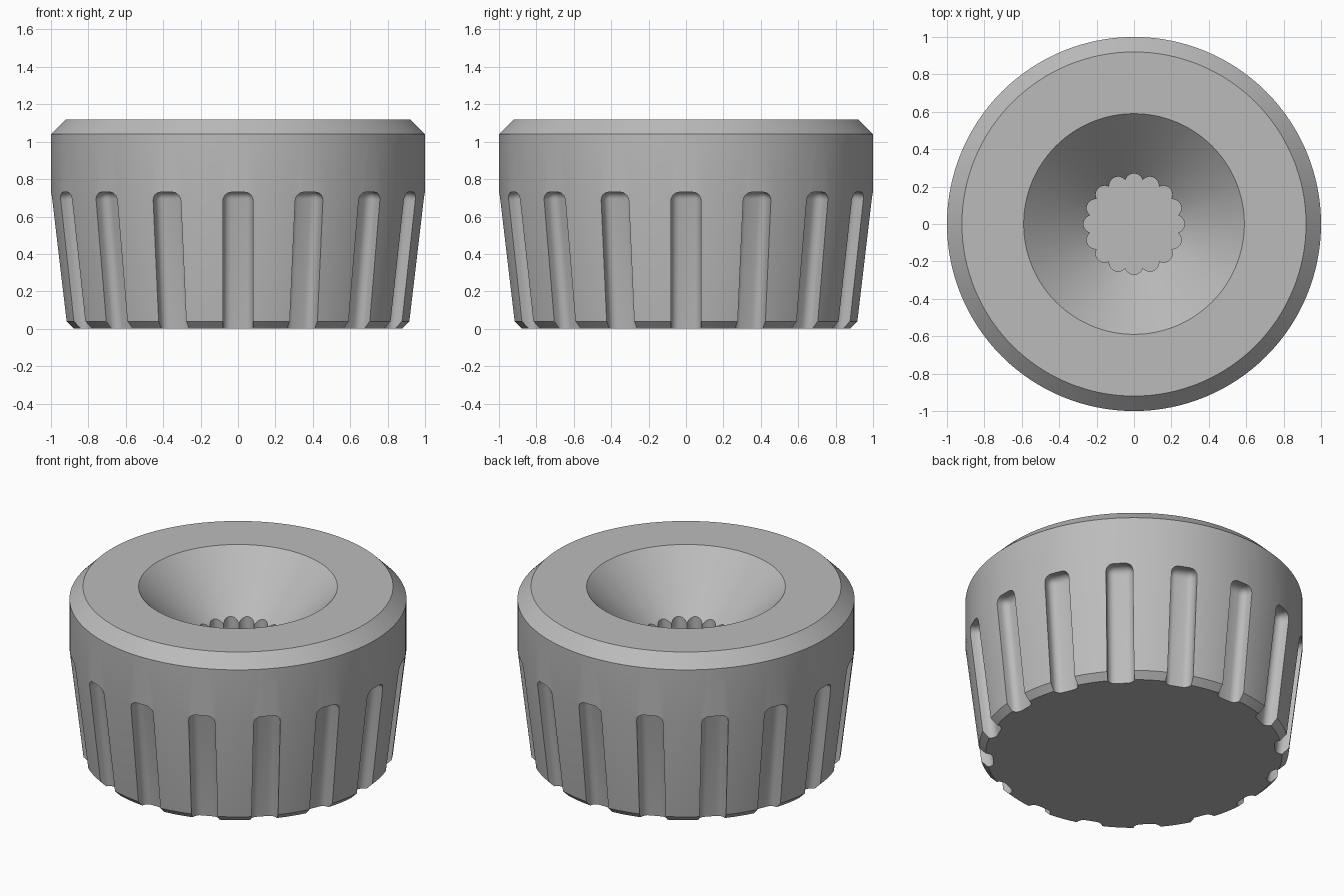
import bpy
import bmesh
from math import sin, cos, pi, atan2
from mathutils import Matrix, Vector

cube = bpy.data.objects.get("Cube")
if cube:
    bpy.data.objects.remove(cube, do_unlink=True)

COUNT = 16        # flutes outside and splines inside
SEGMENTS = 128

# Single grey plastic
grey = bpy.data.materials.new("grey plastic")
grey.use_nodes = True
colour = (0.5, 0.5, 0.5, 1)
grey.diffuse_color = colour
grey.node_tree.nodes["Principled BSDF"].inputs["Base Color"].default_value = colour


def add_object(name, bm):
    bmesh.ops.recalc_face_normals(bm, faces=bm.faces[:])
    mesh = bpy.data.meshes.new(name)
    bm.to_mesh(mesh)
    bm.free()
    mesh.materials.append(grey)
    obj = bpy.data.objects.new(name, mesh)
    bpy.context.collection.objects.link(obj)
    return obj


def lathe(name, profile):
    """Turn a (radius, height) profile into a closed solid with flat end caps."""
    bm = bmesh.new()
    rings = [[bm.verts.new((r * cos(2 * pi * i / SEGMENTS), r * sin(2 * pi * i / SEGMENTS), z))
              for i in range(SEGMENTS)] for r, z in profile]
    for low, high in zip(rings, rings[1:]):
        for i in range(SEGMENTS):
            j = (i + 1) % SEGMENTS
            bm.faces.new((low[i], low[j], high[j], high[i]))
    bm.faces.new(rings[0])
    bm.faces.new(rings[-1])
    return add_object(name, bm)


def flute_cutter():
    """Ring of rounded bars leaning with the tapered wall."""
    bm = bmesh.new()
    lean = Matrix.Rotation(atan2(0.08, 0.68), 4, "X")
    for k in range(COUNT):
        verts = bmesh.ops.create_cube(bm, size=1)["verts"]
        bmesh.ops.scale(bm, vec=(0.16, 0.175, 0.9), verts=verts)
        bmesh.ops.translate(bm, vec=(0, -0.0125, -0.45), verts=verts)
        edges = list({e for v in verts for e in v.link_edges})
        made = bmesh.ops.bevel(bm, geom=edges, offset=0.045, segments=5,
                               profile=0.5, affect="EDGES")
        verts = list({v for f in made["faces"] for v in f.verts})
        place = Matrix.Rotation(2 * pi * k / COUNT, 4, "Z") @ Matrix.Translation((0, -1, 0.73)) @ lean
        bmesh.ops.transform(bm, matrix=place, verts=verts)
    return add_object("flute_cutter", bm)


def spline_cutter():
    """Scalloped shaft hole: one prism with round lobes and pointed valleys."""
    bm = bmesh.new()
    centre, radius, steps = 0.222, 0.048, 10
    # angle on the lobe where it meets the line halfway to its neighbour
    half = pi / COUNT
    reach = centre * cos(half) + (radius ** 2 - (centre * sin(half)) ** 2) ** 0.5
    limit = atan2(reach * sin(half), reach * cos(half) - centre)
    outline = []
    for k in range(COUNT):
        turn = Matrix.Rotation(2 * pi * k / COUNT, 3, "Z")
        for s in range(steps):
            a = limit * (2 * s / steps - 1)
            outline.append(turn @ Vector((centre + radius * cos(a), radius * sin(a), 0.35)))
    face = bm.faces.new([bm.verts.new(p) for p in outline])
    top = bmesh.ops.extrude_face_region(bm, geom=[face])["geom"]
    bmesh.ops.translate(bm, vec=(0, 0, 0.5),
                        verts=[g for g in top if isinstance(g, bmesh.types.BMVert)])
    return add_object("spline_cutter", bm)


# Knob body: chamfered, tapered skirt, straight rim and conical dish
knob = lathe("knob_body", [(0.88, 0), (0.92, 0.04), (1, 0.72), (1, 1.04),
                           (0.92, 1.12), (0.59, 1.12), (0.2, 0.73)])

# Cut the finger flutes and the splined shaft hole
bpy.context.view_layer.objects.active = knob
knob.select_set(True)
for cutter in (flute_cutter(), spline_cutter()):
    cutter.hide_render = True
    cut = knob.modifiers.new("cut", "BOOLEAN")
    cut.operation = "DIFFERENCE"
    cut.solver = "EXACT"
    cut.object = cutter
    bpy.ops.object.modifier_apply(modifier=cut.name)
    bpy.data.objects.remove(cutter, do_unlink=True)

bpy.ops.object.shade_smooth_by_angle(angle=0.5)
